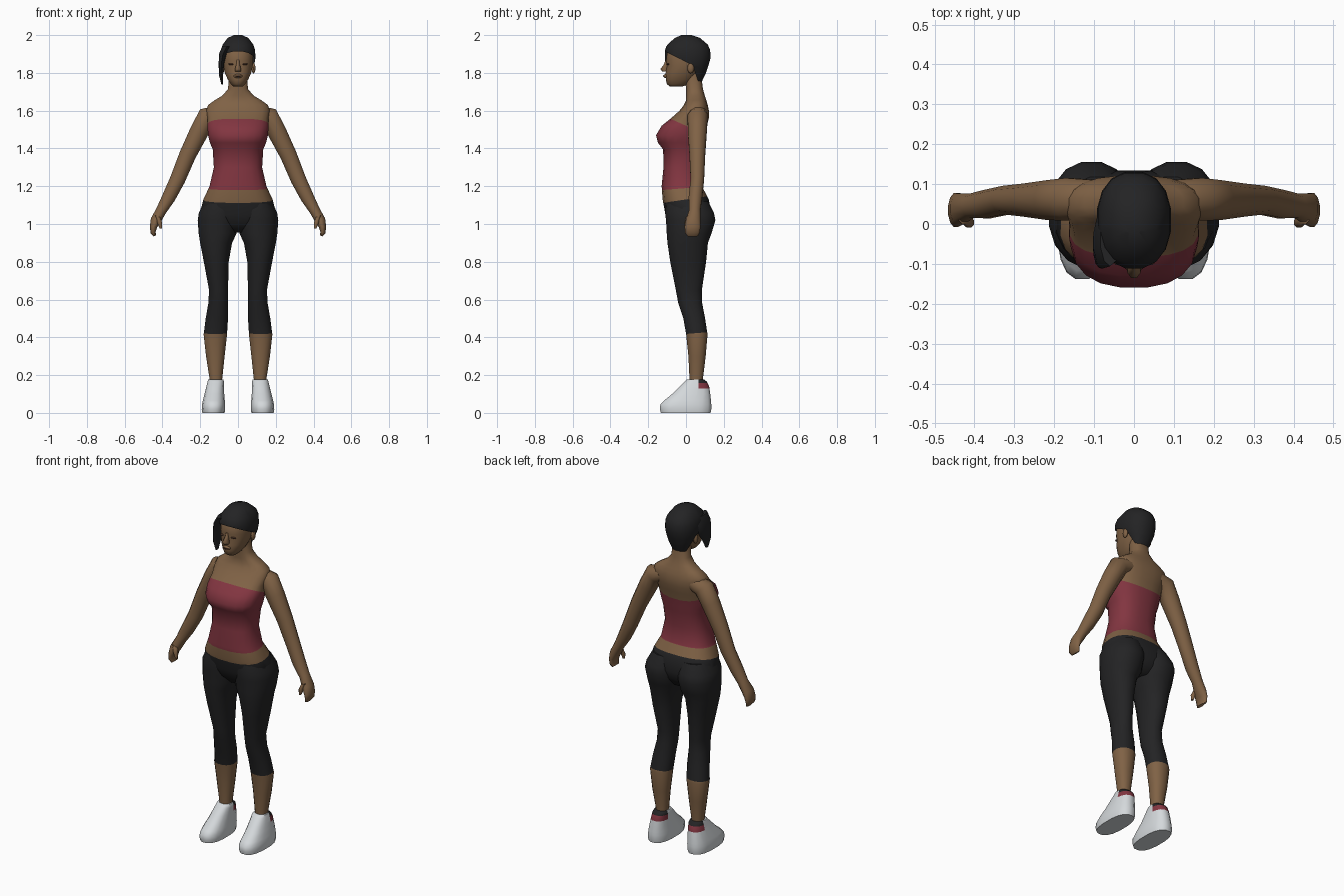
import bpy, bmesh, math
from mathutils import Vector


def material(name, rgb):
    m = bpy.data.materials.new(name)
    m.diffuse_color = (*rgb, 1)
    return m


SKIN = material("brown skin", (0.215, 0.122, 0.060))
RED = material("dark red", (0.225, 0.036, 0.052))
BLACK = material("soft black", (0.017, 0.017, 0.018))
WHITE = material("shoe white", (0.66, 0.69, 0.71))
LIP = material("dark brown", (0.085, 0.040, 0.025))


def finish(name, bm, mats, rule=None, angle=55):
    """Turn a bmesh into a smooth object, colouring faces by a rule on their centre."""
    bmesh.ops.recalc_face_normals(bm, faces=bm.faces[:])
    for f in bm.faces:
        f.material_index = rule(f.calc_center_median()) if rule else 0
    me = bpy.data.meshes.new(name)
    bm.to_mesh(me)
    bm.free()
    for m in mats:
        me.materials.append(m)
    ob = bpy.data.objects.new(name, me)
    bpy.context.collection.objects.link(ob)
    bpy.ops.object.select_all(action='DESELECT')
    ob.select_set(True)
    bpy.context.view_layer.objects.active = ob
    bpy.ops.object.shade_smooth_by_angle(angle=math.radians(angle))
    return ob


def loft(rings, seg=16, e=2.0, side=1):
    """Skin rings of (centre, half width, half depth, tilt in degrees)."""
    bm = bmesh.new()
    loops = []
    for (cx, cy, cz), a, b, tilt in rings:
        t = math.radians(tilt)
        loop = []
        for i in range(seg):
            th = 2 * math.pi * (i + 0.5) / seg
            c, s = math.cos(th), math.sin(th)
            u = a * math.copysign(abs(c) ** (2 / e), c)
            v = b * math.copysign(abs(s) ** (2 / e), s)
            loop.append(bm.verts.new((side * (cx + u * math.cos(t)), cy + v,
                                      cz + u * math.sin(t))))
        loops.append(loop)
    for p, q in zip(loops, loops[1:]):
        for i in range(seg):
            j = (i + 1) % seg
            bm.faces.new((p[i], p[j], q[j], q[i]))
    bm.faces.new(loops[0])
    bm.faces.new(loops[-1])
    return bm


def stack(rows):
    """Level rings from rows of (z, centre x, half width, front y, back y)."""
    return [((cx, (f + k) / 2, z), hx, (k - f) / 2, 0) for z, cx, hx, f, k in rows]


def cut(bm, co, no):
    bmesh.ops.bisect_plane(bm, geom=bm.verts[:] + bm.edges[:] + bm.faces[:],
                           plane_co=co, plane_no=no, dist=1e-5)


def cut_slope(bm, z0, k):
    cut(bm, (0, 0, z0), (0, -k, 1))      # plane z = z0 + k*y


def blob(name, loc, size, mat):
    bm = bmesh.new()
    bmesh.ops.create_uvsphere(bm, u_segments=10, v_segments=6, radius=1)
    for v in bm.verts:
        v.co = Vector([c * s for c, s in zip(v.co, size)]) + Vector(loc)
    return finish(name, bm, [mat])


# Torso and neck with strapless top and waistband
torso = loft(stack([
    (0.955, 0, 0.05, -0.05, 0.09), (1.0, 0, 0.15, -0.09, 0.12),
    (1.05, 0, 0.205, -0.11, 0.135), (1.13, 0, 0.185, -0.125, 0.122),
    (1.20, 0, 0.152, -0.13, 0.085), (1.30, 0, 0.129, -0.12, 0.075),
    (1.395, 0, 0.135, -0.122, 0.09), (1.43, 0, 0.15, -0.15, 0.096),
    (1.47, 0, 0.16, -0.16, 0.102), (1.52, 0, 0.164, -0.13, 0.112),
    (1.56, 0, 0.162, -0.08, 0.122), (1.60, 0, 0.17, -0.035, 0.122),
    (1.63, 0, 0.16, -0.012, 0.116), (1.655, 0, 0.125, 0.0, 0.108),
    (1.68, 0, 0.083, 0.0, 0.1), (1.715, 0, 0.053, 0.0, 0.09),
    (1.80, 0, 0.048, -0.01, 0.08)]), seg=20, e=2.5)
EDGES = [(1.13, 0.15), (1.19, 0.08), (1.52, -0.45)]
for z0, k in EDGES:
    cut_slope(torso, z0, k)
finish("torso", torso, [BLACK, SKIN, RED, SKIN],
       lambda c: sum(c.z > z0 + k * c.y for z0, k in EDGES))

# Head with jaw
head = loft(stack([
    (1.728, 0, 0.025, -0.085, -0.02), (1.74, 0, 0.038, -0.102, 0.02),
    (1.765, 0, 0.055, -0.108, 0.045), (1.80, 0, 0.071, -0.109, 0.07),
    (1.835, 0, 0.079, -0.102, 0.09), (1.865, 0, 0.082, -0.107, 0.1),
    (1.92, 0, 0.08, -0.1, 0.1), (1.97, 0, 0.05, -0.06, 0.07)]), e=2.3)
finish("head", head, [SKIN])

# Face details
nose = loft(stack([(1.808, 0, 0.017, -0.128, -0.09), (1.82, 0, 0.018, -0.137, -0.09),
                   (1.845, 0, 0.010, -0.118, -0.09), (1.87, 0, 0.008, -0.108, -0.09)]), seg=8)
finish("nose", nose, [SKIN])
blob("lips", (0, -0.106, 1.783), (0.025, 0.014, 0.011), SKIN)
blob("mouth", (0, -0.117, 1.783), (0.018, 0.005, 0.004), LIP)
for s, tag in ((1, "left"), (-1, "right")):
    blob(tag + "_eye", (s * 0.036, -0.096, 1.846), (0.016, 0.008, 0.005), LIP)
    blob(tag + "_ear", (s * 0.082, 0.025, 1.825), (0.011, 0.018, 0.028), SKIN)

# Hair cap: open over the face and ears
hair = loft(stack([
    (1.755, 0, 0.045, 0.03, 0.085), (1.80, 0, 0.068, -0.02, 0.107),
    (1.84, 0, 0.087, -0.08, 0.121), (1.88, 0, 0.094, -0.112, 0.132),
    (1.92, 0, 0.092, -0.113, 0.13), (1.95, 0, 0.082, -0.1, 0.117),
    (1.985, 0, 0.056, -0.06, 0.075), (2.0, 0, 0.022, -0.025, 0.03)]), e=2.3)
cut_slope(hair, 1.858, -0.5)
cut(hair, (0, 0.035, 1.84), (0, 1, 0.35))
bare = [f for f in hair.faces for c in [f.calc_center_median()]
        if c.z < 1.858 - 0.5 * c.y and (c.y - 0.035) + 0.35 * (c.z - 1.84) < 0]
bmesh.ops.delete(hair, geom=bare, context='FACES')
finish("hair", hair, [BLACK])

# Long fringe hanging over one side of the face
fringe = loft(stack([
    (1.94, -0.06, 0.025, -0.106, 0.03), (1.90, -0.08, 0.022, -0.112, 0.03),
    (1.85, -0.088, 0.015, -0.11, 0.01), (1.79, -0.09, 0.012, -0.103, -0.03),
    (1.738, -0.084, 0.004, -0.09, -0.065)]), seg=10)
finish("hair_fringe", fringe, [BLACK])

for s, tag in ((1, "left"), (-1, "right")):
    # Arm running down to the curled hand
    arm = loft([
        ((0.10, 0.062, 1.585), 0.048, 0.05, 62), ((0.163, 0.062, 1.568), 0.056, 0.055, 46),
        ((0.205, 0.06, 1.49), 0.052, 0.052, 28), ((0.267, 0.06, 1.365), 0.046, 0.043, 26),
        ((0.32, 0.06, 1.235), 0.042, 0.037, 25), ((0.367, 0.05, 1.14), 0.037, 0.037, 28),
        ((0.407, 0.046, 1.07), 0.029, 0.031, 28), ((0.435, 0.038, 1.02), 0.029, 0.040, 20),
        ((0.447, 0.035, 0.985), 0.020, 0.044, 5), ((0.45, 0.034, 0.955), 0.014, 0.040, -10),
        ((0.440, 0.034, 0.937), 0.008, 0.03, -25)], seg=12, side=s)
    finish(tag + "_arm", arm, [SKIN])
    thumb = loft([((0.425, 0.015, 1.04), 0.016, 0.016, 20), ((0.414, 0.004, 1.005), 0.014, 0.014, 0),
                  ((0.408, 0.002, 0.975), 0.007, 0.008, 0)], seg=8, side=s)
    finish(tag + "_thumb", thumb, [SKIN])

    # Leg: cropped trousers above the bare calf
    leg = loft(stack([
        (0.10, 0.117, 0.034, 0.02, 0.09), (0.18, 0.117, 0.034, 0.018, 0.09),
        (0.30, 0.12, 0.05, 0.012, 0.105), (0.415, 0.12, 0.063, 0.0, 0.115),
        (0.50, 0.112, 0.06, -0.015, 0.102), (0.58, 0.105, 0.053, -0.042, 0.087),
        (0.65, 0.103, 0.051, -0.055, 0.085), (0.80, 0.115, 0.067, -0.085, 0.108),
        (0.90, 0.116, 0.086, -0.1, 0.118), (0.95, 0.108, 0.102, -0.104, 0.137),
        (1.02, 0.107, 0.108, -0.108, 0.158), (1.06, 0.103, 0.106, -0.113, 0.15),
        (1.12, 0.09, 0.09, -0.105, 0.12)]), e=2.2, side=s)
    cut_slope(leg, 0.418, 0.08)
    finish(tag + "_leg", leg, [SKIN, BLACK], lambda c: int(c.z > 0.418 + 0.08 * c.y))

    # Trainer with red and black heel collar
    shoe = loft(stack([
        (0.0, 0.13, 0.060, -0.135, 0.132), (0.02, 0.13, 0.063, -0.14, 0.136),
        (0.045, 0.129, 0.062, -0.138, 0.136), (0.065, 0.128, 0.059, -0.118, 0.134),
        (0.10, 0.125, 0.053, -0.075, 0.130), (0.14, 0.121, 0.047, -0.035, 0.124),
        (0.165, 0.118, 0.044, -0.008, 0.112), (0.178, 0.118, 0.040, 0.004, 0.095)]),
        e=2.5, side=s)
    cut(shoe, (0, 0.065, 0), (0, 1, 0))
    cut(shoe, (0, 0, 0.128), (0, 0, 1))
    cut(shoe, (0, 0, 0.158), (0, 0, 1))
    finish(tag + "_shoe", shoe, [WHITE, RED, BLACK],
           lambda c: 0 if c.y < 0.065 or c.z < 0.128 else (1 if c.z < 0.158 else 2), angle=65)
